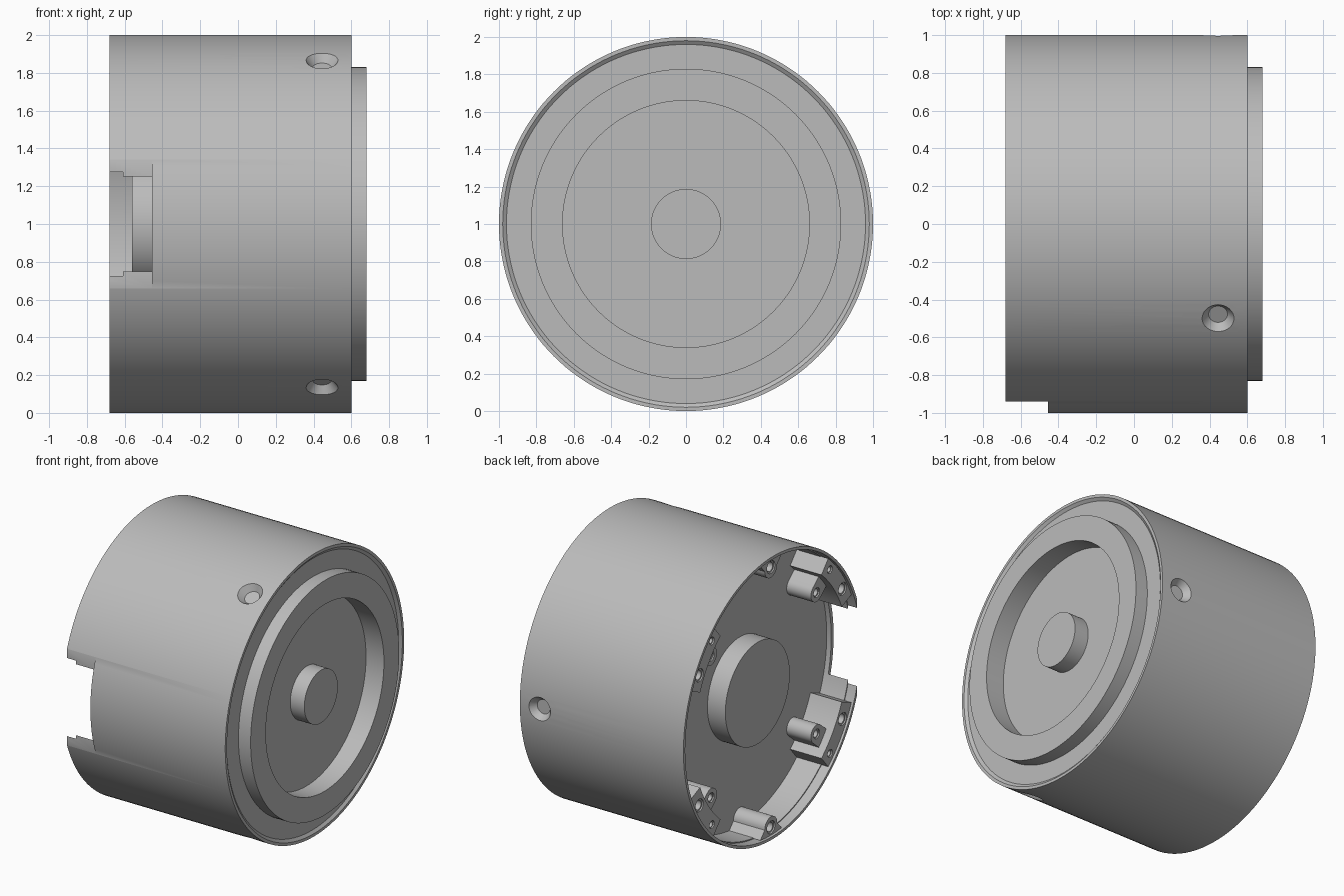
import bpy, bmesh
from math import sin, cos, pi, radians, atan2, hypot
from mathutils import Vector, Matrix

if "Cube" in bpy.data.objects:
    bpy.data.objects.remove(bpy.data.objects["Cube"])

grey = bpy.data.materials.new("satin_grey")
grey.use_nodes = True
grey.diffuse_color = (0.5, 0.5, 0.5, 1)
grey.node_tree.nodes["Principled BSDF"].inputs["Base Color"].default_value = (0.5, 0.5, 0.5, 1)

AXIS = Vector((0, 0, 1))   # the turning axis runs along x at this height
FLOOR = -0.42              # inner floor of the open end
PAD_TOP = -0.665
NOSE_TOP = -0.61


def finish(bm, name):
    bmesh.ops.remove_doubles(bm, verts=bm.verts, dist=1e-5)
    bmesh.ops.recalc_face_normals(bm, faces=bm.faces)
    mesh = bpy.data.meshes.new(name)
    bm.to_mesh(mesh)
    bm.free()
    mesh.materials.append(grey)
    obj = bpy.data.objects.new(name, mesh)
    bpy.context.collection.objects.link(obj)
    return obj


def lathe(profile, name, steps=144):
    """Spin (x, radius) points about the main axis."""
    bm = bmesh.new()
    verts = [bm.verts.new((x, 0, 1 + r)) for x, r in profile]
    edges = [bm.edges.new(pair) for pair in zip(verts, verts[1:])]
    bmesh.ops.spin(bm, geom=verts + edges, cent=AXIS, axis=(1, 0, 0),
                   angle=2 * pi, steps=steps, use_duplicate=False)
    return finish(bm, name)


def prism(outline, x0, x1, name):
    """Extrude a (y, z) outline, measured from the axis, along x."""
    bm = bmesh.new()
    face = bm.faces.new([bm.verts.new((x0, y, 1 + z)) for y, z in outline])
    new = bmesh.ops.extrude_face_region(bm, geom=[face])["geom"]
    bmesh.ops.translate(bm, vec=(x1 - x0, 0, 0),
                        verts=[g for g in new if isinstance(g, bmesh.types.BMVert)])
    return finish(bm, name)


def arc(radius, a0, a1, centre=(0, 0), n=16):
    return [(centre[0] + radius * cos(a0 + (a1 - a0) * i / n),
             centre[1] + radius * sin(a0 + (a1 - a0) * i / n)) for i in range(n + 1)]


def cone(start, direction, r1, r2, depth, name):
    """Tapered plug running from start along direction."""
    bm = bmesh.new()
    turn = Vector(direction).to_track_quat('Z', 'Y').to_matrix().to_4x4()
    mid = Vector(start) + Vector(direction) * depth / 2
    bmesh.ops.create_cone(bm, cap_ends=True, segments=32, radius1=r1, radius2=r2,
                          depth=depth, matrix=Matrix.Translation(mid) @ turn)
    return finish(bm, name)


def cut(obj, cutter):
    mod = obj.modifiers.new("cut", 'BOOLEAN')
    mod.operation, mod.solver, mod.object = 'DIFFERENCE', 'EXACT', cutter
    bpy.context.view_layer.objects.active = obj
    bpy.ops.object.modifier_apply(modifier=mod.name)
    bpy.data.objects.remove(cutter)


def drill(obj, y, z, top, radius):
    """Screw hole with a shallow counterbore."""
    for r, deep in ((radius * 1.35, 0.02), (radius, 0.15)):
        cut(obj, cone((top - 0.01, y, 1 + z), (1, 0, 0), r, r, deep, "drill"))


# Turned body: open cup with a hub on one end, raised ring and knob on the other
body = lathe([(-0.56, 0), (-0.56, 0.36), (FLOOR, 0.36), (FLOOR, 0.973),
              (-0.61, 0.973), (-0.61, 0.98), (-0.68, 0.98), (-0.68, 1),
              (0.6, 1), (0.6, 0.98), (0.585, 0.96), (0.585, 0.83),
              (0.68, 0.83), (0.68, 0.66), (0.54, 0.66), (0.54, 0.187),
              (0.65, 0.187), (0.65, 0)], "housing")

# Flat notch through the front of the rim
cut(body, prism([(-1.2, -0.5), (-0.94, -0.5), (-0.94, 0.5), (-1.2, 0.5)],
                -0.8, -0.455, "notch"))

# Three countersunk dimples around the side
for k in range(3):
    a = k * 2 * pi / 3
    out = Vector((0, cos(a), sin(a)))
    start = AXIS + Vector((0.445, 0, 0)) + out * 1.02
    cut(body, cone(start, -out, 0.1, 0.05, 0.065, "dimple"))

parts = [body]

# Four corner lugs, each a wall pad with two holes and a nose with one hole
for sy, side in ((1, "back"), (-1, "front")):
    for sz, level in ((1, "upper"), (-1, "lower")):
        tag = side + "_" + level
        a0, a1 = radians(23), radians(49)
        outline = arc(0.976, a0, a1) + arc(0.86, a1, a0)
        pad = prism([(y * sy, z * sz) for y, z in outline], FLOOR + 0.01, PAD_TOP,
                    tag + "_pad")
        drill(pad, 0.80 * sy, 0.46 * sz, PAD_TOP, 0.033)
        drill(pad, 0.66 * sy, 0.65 * sz, PAD_TOP, 0.02)

        centre = (0.59, 0.5)
        ang = atan2(centre[1], centre[0])
        reach = 0.9 - hypot(*centre)
        root = (centre[0] + reach * cos(ang), centre[1] + reach * sin(ang))
        outline = (arc(0.065, ang + pi / 2, ang + 3 * pi / 2, centre)
                   + arc(0.065, ang - pi / 2, ang + pi / 2, root, 2))
        nose = prism([(y * sy, z * sz) for y, z in outline], FLOOR + 0.01, NOSE_TOP,
                     tag + "_nose")
        drill(nose, centre[0] * sy, centre[1] * sz, NOSE_TOP, 0.025)
        parts += [pad, nose]

# Single lugs at the top and bottom of the cup
for sz, level in ((1, "top"), (-1, "bottom")):
    outline = (arc(0.976, radians(83), radians(97))
               + arc(0.07, pi, 2 * pi, (0, 0.915)))
    lug = prism([(y, z * sz) for y, z in outline], FLOOR + 0.01, PAD_TOP, level + "_lug")
    drill(lug, 0, 0.92 * sz, PAD_TOP, 0.033)
    parts.append(lug)

# Smooth the curved walls, keep machined edges crisp
bpy.ops.object.select_all(action='DESELECT')
for obj in parts:
    obj.select_set(True)
bpy.context.view_layer.objects.active = body
bpy.ops.object.shade_smooth_by_angle(angle=radians(25))
